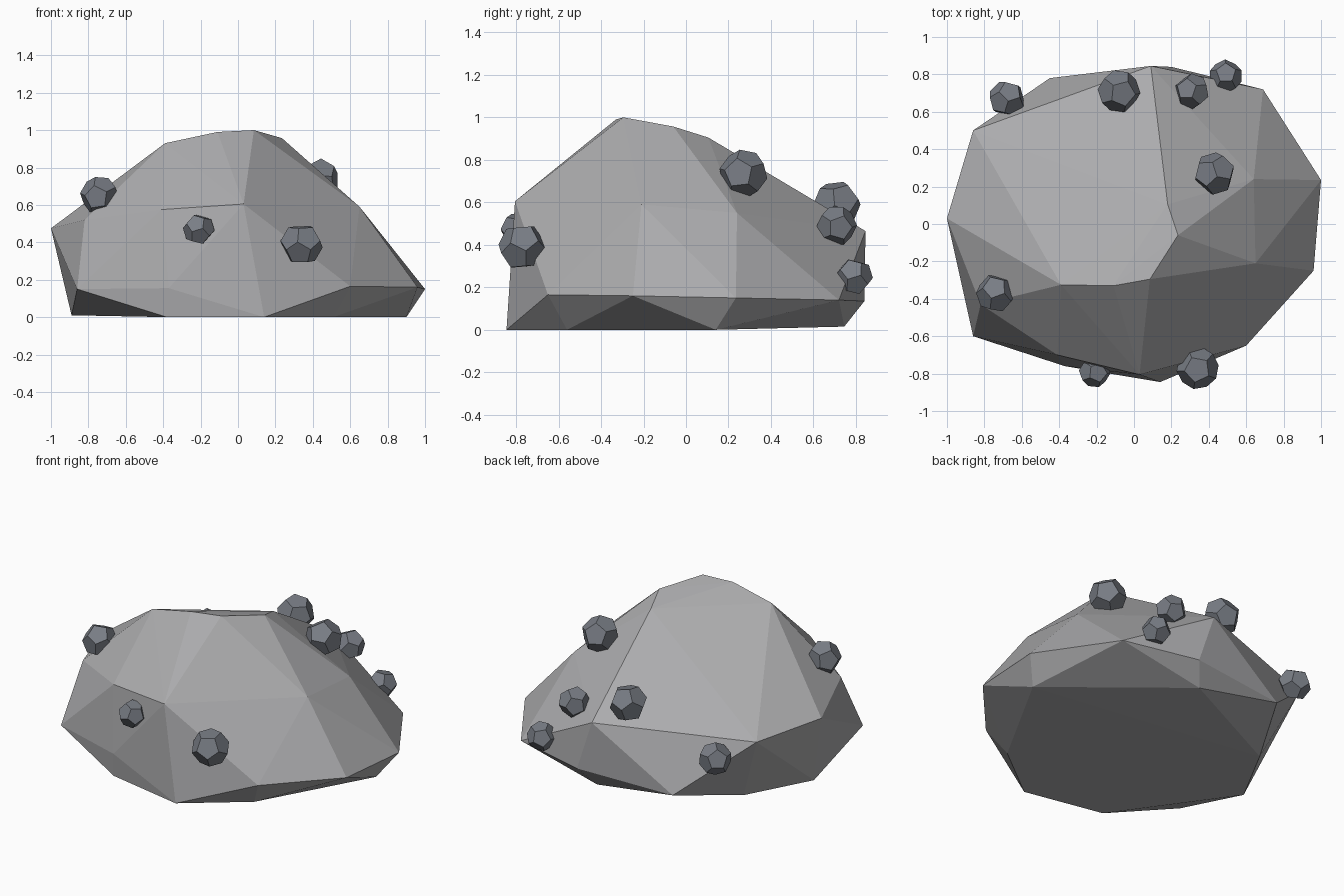
import bpy, bmesh, math
from mathutils import Vector, Matrix

if "Cube" in bpy.data.objects:
    bpy.data.objects.remove(bpy.data.objects["Cube"])


def material(name, rgb):
    m = bpy.data.materials.new(name)
    m.diffuse_color = (*rgb, 1)
    m.use_nodes = True
    m.node_tree.nodes["Principled BSDF"].inputs["Base Color"].default_value = m.diffuse_color
    return m


stone = material("light_stone", (0.41, 0.41, 0.42))
nodule = material("slate_nodule", (0.19, 0.205, 0.235))


def hull_mesh(name, points, mat, merge_angle):
    """Flat-shaded convex solid around the points."""
    bm = bmesh.new()
    for p in points:
        bm.verts.new(p)
    res = bmesh.ops.convex_hull(bm, input=bm.verts[:])
    junk = {g for g in res["geom_interior"] + res["geom_unused"]
            if isinstance(g, bmesh.types.BMVert)}
    bmesh.ops.delete(bm, geom=list(junk), context='VERTS')
    bmesh.ops.dissolve_limit(bm, angle_limit=merge_angle,
                             verts=bm.verts[:], edges=bm.edges[:])
    bmesh.ops.recalc_face_normals(bm, faces=bm.faces[:])
    me = bpy.data.meshes.new(name)
    bm.to_mesh(me)
    bm.free()
    me.materials.append(mat)
    ob = bpy.data.objects.new(name, me)
    bpy.context.collection.objects.link(ob)
    return ob


# Boulder: rings of corner points from the ground to the crest
base = [(.14, -.845, 0), (.51, -.56, 0), (.90, .14, 0), (.12, .745, .015),
        (-.67, .36, .01), (-.89, -.05, .01), (-.38, -.74, 0)]
skirt = [(-.86, -.60, .15), (-.37, -.76, .155), (.60, -.65, .165),
         (.96, -.25, .16), (1, .235, .15), (.69, .72, .14),
         (.20, .84, .135), (-.45, .78, .11)]
shoulder = [(-1, .03, .475), (-.82, -.43, .52), (-.41, -.70, .575),
            (.03, -.805, .605), (.65, -.21, .59), (.64, .24, .55),
            (.09, .845, .465), (-.86, .50, .46)]
crest = [(-.39, -.325, .93), (-.11, -.33, .99), (.085, -.295, 1),
         (.235, -.06, .957), (.18, .105, .905)]
hull_mesh("boulder", base + skirt + shoulder + crest, stone, math.radians(0.5))

# Dodecahedron corners: face centres of an icosahedron
bm = bmesh.new()
bmesh.ops.create_icosphere(bm, subdivisions=1, radius=1)
corners = [f.calc_center_median().normalized() for f in bm.faces]
bm.free()

# Nodules: centre and radius, one flat face pointing out of the boulder
nodules = [((.43, .27, .735), .115), ((-.68, .67, .37), .10),
           ((-.08, .71, .59), .115), ((.49, .79, .25), .09),
           ((.31, .71, .49), .095), ((-.74, -.37, .65), .105),
           ((.34, -.77, .39), .115), ((-.21, -.79, .47), .085)]
for i, (c, r) in enumerate(nodules):
    out = Vector((c[0], c[1], c[2] * 0.9))
    turn = out.to_track_quat('Z', 'Y').to_matrix() @ Matrix.Rotation(i * 0.9, 3, 'Z')
    pts = [Vector(c) + turn @ (v * r) for v in corners]
    hull_mesh(f"nodule_{i + 1}", pts, nodule, math.radians(3))
